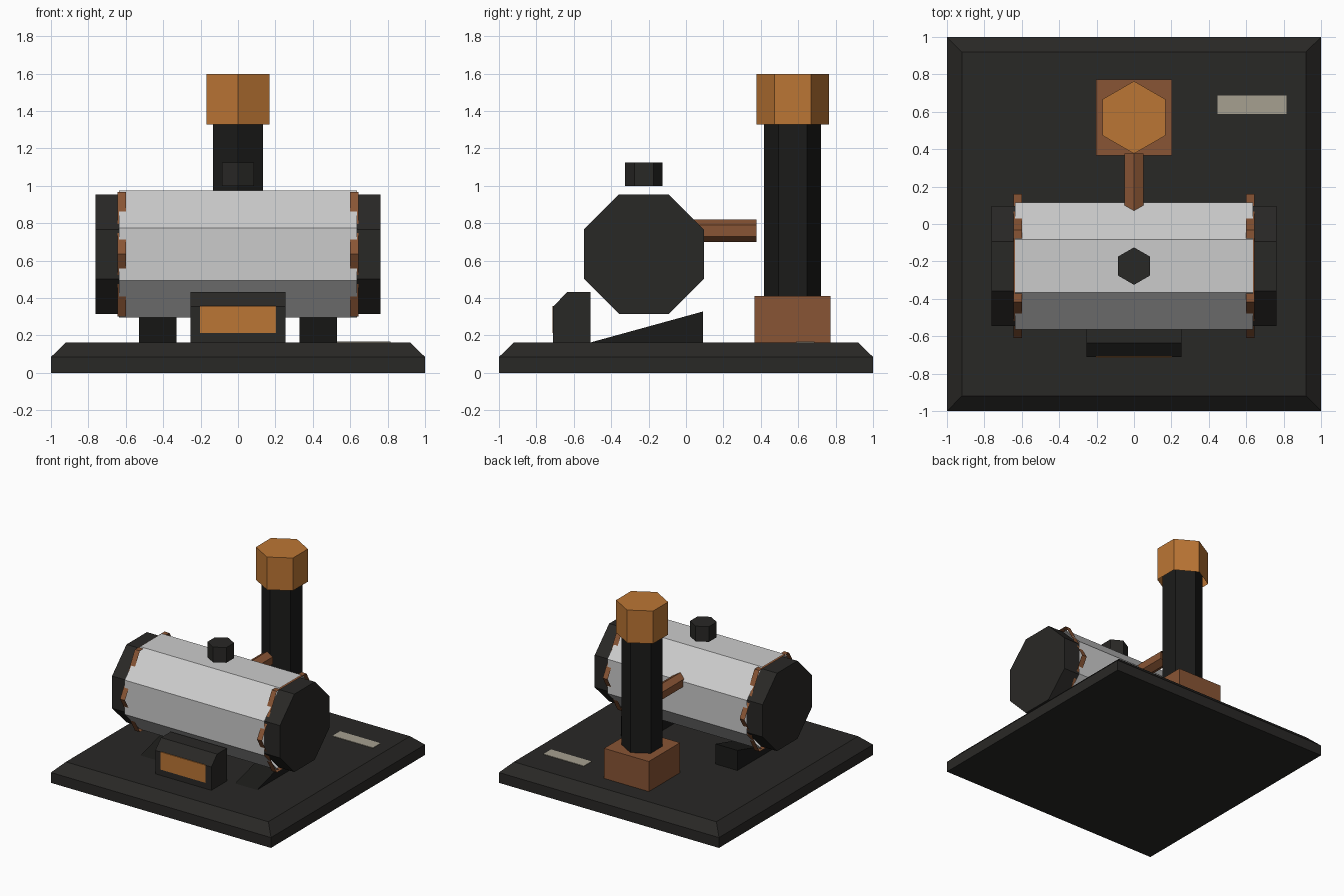
import bpy, bmesh, math

if "Cube" in bpy.data.objects:
    bpy.data.objects.remove(bpy.data.objects["Cube"])


def material(name, rgb):
    m = bpy.data.materials.new(name)
    m.diffuse_color = (*rgb, 1)
    m.use_nodes = True
    m.node_tree.nodes["Principled BSDF"].inputs["Base Color"].default_value = m.diffuse_color
    return m


IRON = material("iron", (0.022, 0.021, 0.019))
SOOT = material("soot", (0.011, 0.011, 0.010))
COPPER = material("copper", (0.25, 0.09, 0.035))
BRASS = material("brass", (0.50, 0.18, 0.035))
PLATE = material("plate", (0.38, 0.35, 0.28))
STEEL = material("steel", (0.58, 0.58, 0.58))


def ngon(n, r, cu, cv, start=0):
    """Regular polygon in the profile plane, start angle in degrees."""
    return [(cu + r * math.cos(math.radians(start) + math.tau * i / n),
             cv + r * math.sin(math.radians(start) + math.tau * i / n)) for i in range(n)]


def rect(u0, u1, v0, v1):
    return [(u0, v0), (u1, v0), (u1, v1), (u0, v1)]


def prism(name, profile, axis, lo, hi, mat, caps=(True, True), top=None):
    """Sweep a profile along an axis; top is an optional different end profile."""
    place = {"x": lambda u, v, t: (t, u, v),
             "y": lambda u, v, t: (u, t, v),
             "z": lambda u, v, t: (u, v, t)}[axis]
    bm = bmesh.new()
    a = [bm.verts.new(place(u, v, lo)) for u, v in profile]
    b = [bm.verts.new(place(u, v, hi)) for u, v in (top or profile)]
    n = len(a)
    for i in range(n):
        j = (i + 1) % n
        bm.faces.new((a[i], a[j], b[j], b[i]))
    if caps[0]:
        bm.faces.new(a[::-1])
    if caps[1]:
        bm.faces.new(b)
    bmesh.ops.recalc_face_normals(bm, faces=bm.faces)
    me = bpy.data.meshes.new(name)
    bm.to_mesh(me)
    bm.free()
    me.materials.append(mat)
    ob = bpy.data.objects.new(name, me)
    bpy.context.collection.objects.link(ob)
    return ob


# Base slab with chamfered upper rim
prism("base_slab", rect(-1, 1, -1, 1), "z", 0, 0.085, IRON, (True, False))
prism("base_rim", rect(-1, 1, -1, 1), "z", 0.085, 0.163, IRON, (False, True),
      top=rect(-0.92, 0.92, -0.92, 0.92))

# Boiler: open octagonal barrel, end caps, hexagonal bands
BY, BZ = -0.225, 0.635
C8 = math.cos(math.pi / 8)
prism("boiler_barrel", ngon(8, 0.34 / C8, BY, BZ, 22.5), "x", -0.635, 0.635, STEEL,
      (False, False))
for side, s in (("left", -1), ("right", 1)):
    prism(side + "_boiler_cap", ngon(8, 0.32 / C8, BY, BZ, 22.5), "x",
          s * 0.62, s * 0.763, IRON)
    prism(side + "_boiler_band", ngon(6, 0.385, BY, BZ), "x",
          s * 0.60, s * 0.645, COPPER, (False, False))
    # Wedge support under the boiler
    x0, x1 = sorted((s * 0.33, s * 0.53))
    prism(side + "_support", [(-0.52, 0.16), (0.09, 0.16), (0.09, 0.328)], "x",
          x0, x1, SOOT)

# Valve above the boiler
prism("valve", ngon(6, 0.1, 0, BY, 90), "z", 1.0, 1.125, IRON, (False, True))

# Firebox with its glowing door
prism("firebox", [(-0.71, 0.16), (-0.51, 0.16), (-0.51, 0.432), (-0.635, 0.432),
                  (-0.71, 0.355)], "x", -0.255, 0.255, IRON)
prism("firebox_door", rect(-0.203, 0.203, 0.213, 0.358), "y", -0.715, -0.708, BRASS)

# Chimney
CY = 0.57
prism("chimney_foot", rect(-0.203, 0.203, 0.367, 0.773), "z", 0.16, 0.41, COPPER)
prism("chimney", ngon(6, 0.153, 0, CY, 90), "z", 0.40, 1.40, SOOT, (False, True))
prism("chimney_crown", ngon(6, 0.194, 0, CY, 90), "z", 1.328, 1.597, BRASS, (False, True))

# Pipe between boiler and chimney
prism("steam_pipe", ngon(6, 0.06, 0, 0.76, 90), "y", -0.02, 0.378, COPPER, (False, False))

# Small plate on the base
prism("name_plate", rect(0.447, 0.815, 0.588, 0.687), "z", 0.16, 0.167, PLATE)
